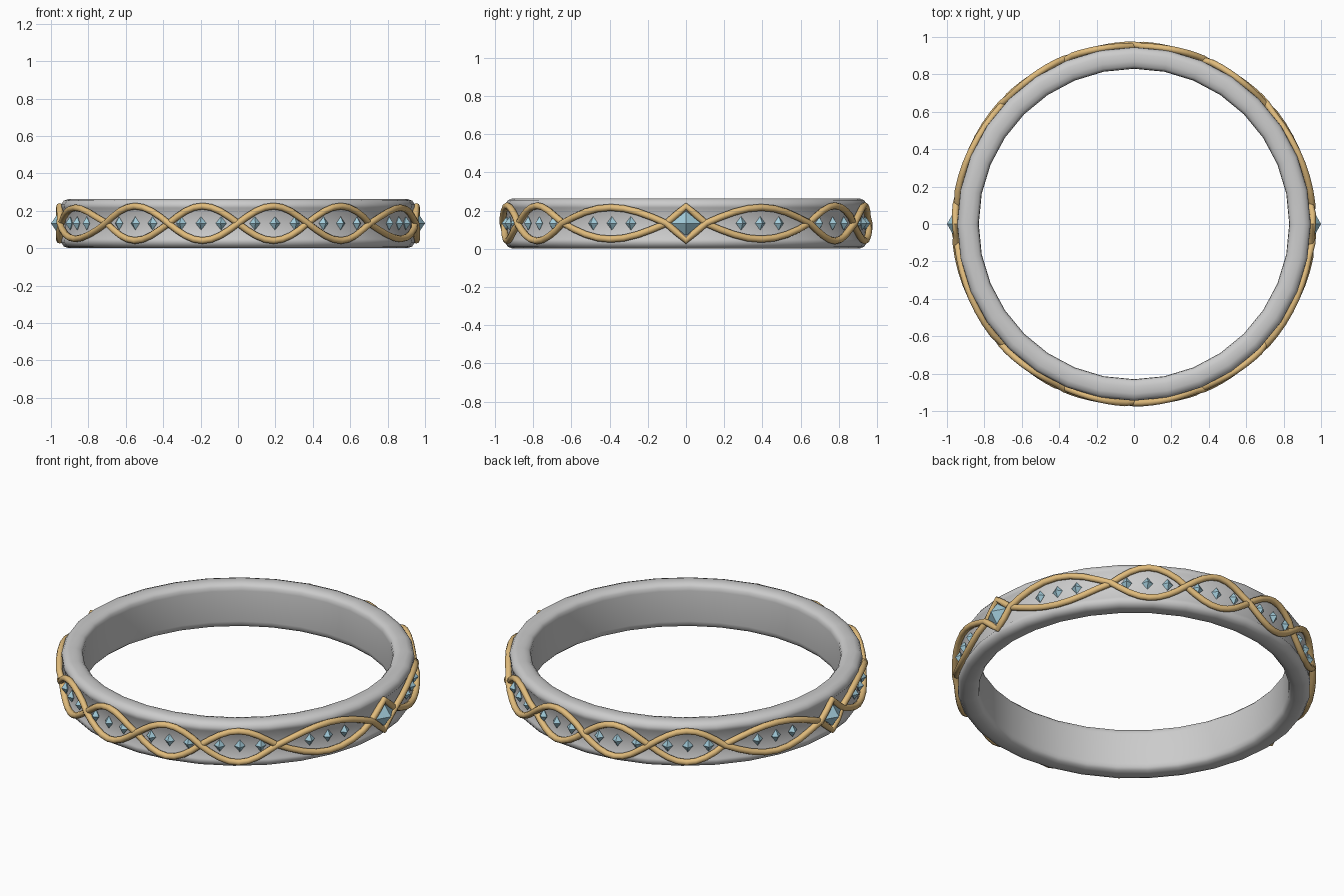
import bpy, bmesh
from math import sin, cos, pi, radians
from mathutils import Matrix, Vector

if "Cube" in bpy.data.objects:
    bpy.data.objects.remove(bpy.data.objects["Cube"])

MID = 0.133  # mid height of the band


def material(name, rgb):
    m = bpy.data.materials.new(name)
    m.diffuse_color = (*rgb, 1)
    m.use_nodes = True
    m.node_tree.nodes["Principled BSDF"].inputs["Base Color"].default_value = m.diffuse_color
    return m


gold = material("gold", (0.75, 0.50, 0.20))
blue = material("pale_blue_gem", (0.36, 0.60, 0.70))


def polar(r, deg, z):
    # angle is measured from the front (-y) towards +x
    a = radians(deg)
    return Vector((r * sin(a), -r * cos(a), z))


def add_object(name, bm, mat=None, smooth=None):
    bmesh.ops.recalc_face_normals(bm, faces=bm.faces)
    me = bpy.data.meshes.new(name)
    bm.to_mesh(me)
    bm.free()
    ob = bpy.data.objects.new(name, me)
    bpy.context.collection.objects.link(ob)
    if mat:
        me.materials.append(mat)
    if smooth:
        me.shade_smooth()
        me.set_sharp_from_angle(angle=radians(smooth))
    return ob


def bridge(bm, rings):
    # closed surface through a closed loop of closed rings
    n, k = len(rings), len(rings[0])
    for i in range(n):
        a, b = rings[i], rings[(i + 1) % n]
        for j in range(k):
            bm.faces.new((a[j], a[(j + 1) % k], b[(j + 1) % k], b[j]))


# Band: rounded cross-section with a shallow outer channel, 32 sides
half = [(0.83, 0.09), (0.833, 0.111), (0.845, 0.124), (0.87, 0.131),
        (0.908, 0.131), (0.932, 0.122), (0.944, 0.104), (0.945, 0.085), (0.94, 0.078)]
profile = [(r, MID - 0.001 + z) for r, z in half] + [(r, MID - 0.001 - z) for r, z in reversed(half)]
bm = bmesh.new()
bridge(bm, [[bm.verts.new(polar(r, i * 360 / 32, z)) for r, z in profile] for i in range(32)])
add_object("band", bm, smooth=50)

# Crossing angles of the two braided strands, half a turn repeated twice
half_knots = [0, 22.9, 47.5, 83.8, 96.2, 132.5, 157.1]
knots = [k + t for t in (0, 180) for k in half_knots] + [360]


def strand_points(side):
    pts = []
    for i in range(14):
        a, b = knots[i], knots[i + 1]
        diamond = i % 7 == 3
        wide = i % 7 in (2, 4)
        amp = 0.09 if diamond else 0.083 if wide else 0.092
        steps = 4 if diamond else 8
        for s in range(steps):
            t = s / steps
            h = 1 - abs(2 * t - 1) if diamond else sin(pi * t)
            sign = side * (-1) ** i
            # weave slightly over and under at the crossings
            lift = 0.004 * side * cos(pi * t)
            pts.append(polar(0.954 + lift, a + (b - a) * t, MID + sign * amp * h))
    return pts


for name, side in (("strand_a", 1), ("strand_b", -1)):
    pts = strand_points(side)
    bm = bmesh.new()
    rings = []
    for i, p in enumerate(pts):
        tangent = (pts[(i + 1) % len(pts)] - pts[i - 1]).normalized()
        out = Vector((p.x, p.y, 0)).normalized()
        across = tangent.cross(out).normalized()
        rings.append([bm.verts.new(p + across * 0.018 * cos(k * pi / 4) + out * 0.018 * sin(k * pi / 4))
                      for k in range(8)])
    bridge(bm, rings)
    add_object(name, bm, gold, 60)


def add_gem(bm, r, deg, width, depth, height):
    # octahedral stone: four-sided ring with an outer and an inner point
    rot = Matrix.Rotation(radians(deg), 3, 'Z')
    base = polar(r, deg, MID)
    v = [bm.verts.new(base + rot @ Vector(c)) for c in (
        (width, 0, 0), (0, 0, height), (-width, 0, 0), (0, 0, -height),
        (0, -depth, 0), (0, depth, 0))]
    for i in range(4):
        for tip in (v[4], v[5]):
            bm.faces.new((v[i], v[(i + 1) % 4], tip))


# Small stones: three in each lobe, mirrored to all four quarters
bm = bmesh.new()
for deg in (5.5, 12.1, 18.8, 29.0, 35.6, 42.4, 59.0, 65.7, 72.2):
    for d in (deg, -deg, 180 - deg, 180 + deg):
        add_gem(bm, 0.943, d, 0.029, 0.026, 0.036)
add_object("small_gems", bm, blue)

# Large stones on both sides
bm = bmesh.new()
for d in (90, -90):
    add_gem(bm, 0.955, d, 0.078, 0.045, 0.065)
add_object("large_gems", bm, blue)
